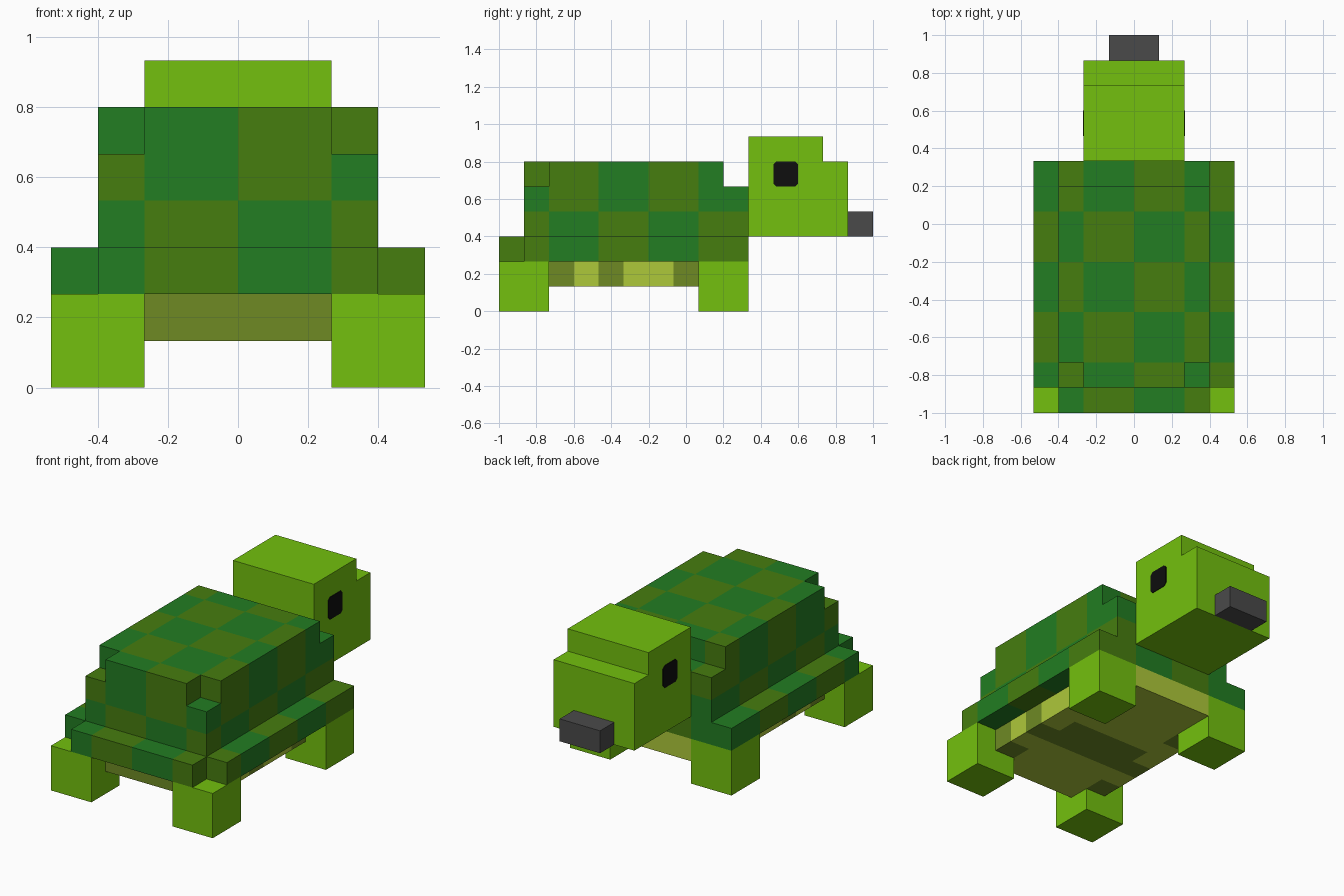
import bpy, bmesh
from mathutils import Matrix, Vector

if "Cube" in bpy.data.objects:
    bpy.data.objects.remove(bpy.data.objects["Cube"])

U = 2 / 15  # grid module: the model is 15 modules long


def material(name, r, g, b):
    m = bpy.data.materials.new(name)
    lin = [(c / 255 / 12.92) if c < 11 else ((c / 255 + 0.055) / 1.055) ** 2.4 for c in (r, g, b)]
    m.diffuse_color = (*lin, 1)
    m.use_nodes = True
    m.node_tree.nodes["Principled BSDF"].inputs["Base Color"].default_value = m.diffuse_color
    return m


SKIN = material("bright green skin", 115, 192, 14)
SHELL_GREEN = material("dark green shell", 34, 125, 34)
SHELL_OLIVE = material("olive shell", 70, 125, 15)
BELLY_YELLOW = material("yellow belly", 174, 200, 58)
BELLY_OLIVE = material("olive belly", 110, 138, 36)
BEAK = material("grey beak", 74, 74, 74)
EYE = material("black eye", 14, 14, 14)


def finish(name, bm, mats):
    bmesh.ops.recalc_face_normals(bm, faces=bm.faces)
    me = bpy.data.meshes.new(name)
    bm.to_mesh(me)
    bm.free()
    for m in mats:
        me.materials.append(m)
    ob = bpy.data.objects.new(name, me)
    bpy.context.collection.objects.link(ob)
    return ob


def to_world(p):
    """Grid coordinates to model space (grid y starts at the -y end)."""
    return Vector((p[0] * U, p[1] * U - 1, p[2] * U))


def box(name, lo, hi, mat):
    a, b = to_world(lo), to_world(hi)
    bm = bmesh.new()
    bmesh.ops.create_cube(bm, size=1, matrix=Matrix.Translation((a + b) / 2) @ Matrix.Diagonal((*(b - a), 1)))
    return finish(name, bm, [mat])


def side_profile(name, points, x0, x1, mat):
    """Extrude a (y, z) grid outline along x."""
    bm = bmesh.new()
    f = bm.faces.new([bm.verts.new(to_world((x0, y, z))) for y, z in points])
    ext = bmesh.ops.extrude_face_region(bm, geom=[f])
    bmesh.ops.translate(bm, vec=((x1 - x0) * U, 0, 0),
                        verts=[v for v in ext["geom"] if isinstance(v, bmesh.types.BMVert)])
    return finish(name, bm, [mat])


def block_range(x, y, z):
    return {(i, j, k) for i in range(*x) for j in range(*y) for k in range(*z)}


def stepped_solid(name, cells, mats, rule):
    """Outer skin of a set of grid cells; rule(cell, normal) picks the material."""
    bm = bmesh.new()
    verts = {}

    def vert(p):
        if p not in verts:
            verts[p] = bm.verts.new(to_world(p))
        return verts[p]

    for c in sorted(cells):
        for axis in range(3):
            for side in (0, 1):
                n = [0, 0, 0]
                n[axis] = 2 * side - 1
                if tuple(c[a] + n[a] for a in range(3)) in cells:
                    continue
                b, d = (axis + 1) % 3, (axis + 2) % 3
                quad = []
                for s, t in ((0, 0), (1, 0), (1, 1), (0, 1)):
                    p = list(c)
                    p[axis] += side
                    p[b] += s
                    p[d] += t
                    quad.append(vert(tuple(p)))
                f = bm.faces.new(quad if side else quad[::-1])
                f.material_index = rule(c, tuple(n))
    return finish(name, bm, mats)


# Shell: wide rim, body, then a top with notched rear corners
shell = (block_range((-4, 4), (1, 10), (2, 3)) | block_range((-3, 3), (0, 1), (2, 3))
         | block_range((-3, 3), (1, 10), (3, 5))
         | block_range((-3, 3), (2, 9), (5, 6)) | block_range((-2, 2), (1, 2), (5, 6)))
stepped_solid("shell", shell, [SHELL_OLIVE, SHELL_GREEN],
              lambda c, n: (c[0] // 2 + c[1] // 2 + c[2] // 2) % 2)


# Belly: a cross-shaped plate between the legs, with crosswise stripes
def belly_rule(c, n):
    row, outer = c[1] - 1, c[0] in (-3, 2)
    if n[1] < 0 and row == 0:
        return 1
    return int(row in ((1, 3, 6) if outer else (3, 4)))


belly = block_range((-2, 2), (1, 10), (1, 2)) | block_range((-3, 3), (2, 8), (1, 2))
stepped_solid("belly", belly, [BELLY_YELLOW, BELLY_OLIVE], belly_rule)

# Legs
for end, y in (("rear", 0), ("fore", 8)):
    for side, x in (("left", -4), ("right", 2)):
        box(f"{side}_{end}_leg", (x, y, 0), (x + 2, y + 2, 2), SKIN)

# Head with a stepped brow, and beak
side_profile("head", [(10, 3), (14, 3), (14, 6), (13, 6), (13, 7), (10, 7)], -2, 2, SKIN)
box("beak", (-1, 14, 3), (1, 15, 4), BEAK)

# Eyes: thin plates with slightly rounded corners
for side, s in (("left", -1), ("right", 1)):
    r = 0.12
    outline = [(11 + r, 5), (12 - r, 5), (12, 5 + r), (12, 6 - r),
               (12 - r, 6), (11 + r, 6), (11, 6 - r), (11, 5 + r)]
    side_profile(f"{side}_eye", outline, s * 1.98, s * 2.03, EYE)
